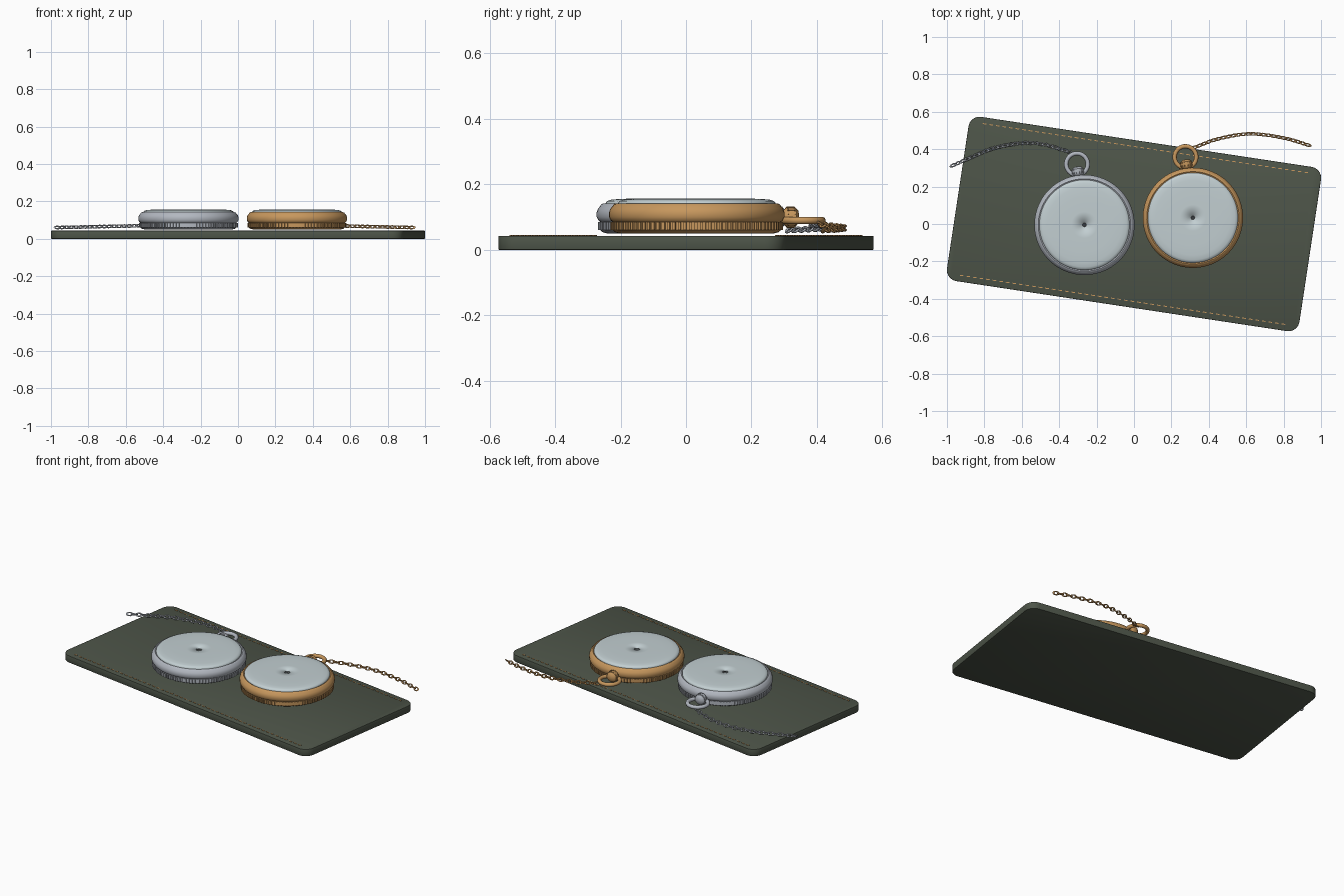
import bpy, bmesh, math
from mathutils import Matrix, Vector

cube = bpy.data.objects.get("Cube")
if cube:
    bpy.data.objects.remove(cube, do_unlink=True)


def material(name, rgb):
    m = bpy.data.materials.new(name)
    m.use_nodes = True
    m.diffuse_color = (*rgb, 1)
    m.node_tree.nodes["Principled BSDF"].inputs["Base Color"].default_value = (*rgb, 1)
    return m


GREEN = material("dark_green", (0.075, 0.09, 0.066))
GOLD = material("gold", (0.57, 0.31, 0.11))
SILVER = material("silver", (0.45, 0.48, 0.53))
GLASS = material("pale_glass", (0.54, 0.62, 0.64))
DARK = material("dark_pin", (0.04, 0.045, 0.05))


def finish(bm, name, mat, matrix=Matrix(), angle=None):
    """Turn a bmesh into a placed object; angle sets the smoothing limit."""
    bmesh.ops.recalc_face_normals(bm, faces=bm.faces)
    mesh = bpy.data.meshes.new(name)
    bm.to_mesh(mesh)
    bm.free()
    mesh.materials.append(mat)
    ob = bpy.data.objects.new(name, mesh)
    bpy.context.collection.objects.link(ob)
    ob.matrix_world = matrix
    if angle:
        bpy.ops.object.select_all(action="DESELECT")
        ob.select_set(True)
        bpy.context.view_layer.objects.active = ob
        bpy.ops.object.shade_smooth_by_angle(angle=math.radians(angle))
    return ob


def lathe(bm, profile, steps, closed=False, matrix=Matrix()):
    """Spin (radius, height) points around z; end points on the axis are merged."""
    rings = []
    for i in range(steps):
        a = math.tau * i / steps
        rings.append([bm.verts.new(matrix @ Vector((r * math.cos(a), r * math.sin(a), z)))
                      for r, z in profile])
    n = len(profile)
    for i in range(steps):
        p, q = rings[i], rings[(i + 1) % steps]
        for j in range(n if closed else n - 1):
            k = (j + 1) % n
            bm.faces.new((p[j], q[j], q[k], p[k]))
    bmesh.ops.remove_doubles(bm, verts=bm.verts, dist=1e-6)


def torus_profile(major, minor, sides):
    return [(major + minor * math.cos(math.tau * i / sides),
             minor * math.sin(math.tau * i / sides)) for i in range(sides)]


def box(bm, size, matrix):
    bmesh.ops.create_cube(bm, size=1, matrix=matrix @ Matrix.Diagonal((*size, 1)))


# Rounded display board
turn = Matrix.Rotation(math.radians(-8.6), 4, "Z")
bm = bmesh.new()
box(bm, (1.906, 0.888, 0.043), Matrix.Translation((0, 0, 0.0215)))
uprights = [e for e in bm.edges if abs(e.verts[0].co.z - e.verts[1].co.z) > 0.01]
bmesh.ops.bevel(bm, geom=uprights, offset=0.06, segments=8, profile=0.5, affect="EDGES")
rims = [e for e in bm.edges if abs(e.verts[0].co.z - e.verts[1].co.z) < 0.01]
bmesh.ops.bevel(bm, geom=rims, offset=0.003, segments=2, profile=0.5, affect="EDGES")
finish(bm, "board", GREEN, turn, 35)

# Stitching along both long edges
bm = bmesh.new()
for side in (-1, 1):
    for i in range(50):
        x = -0.87 + 1.74 * i / 49
        box(bm, (0.02, 0.005, 0.004), Matrix.Translation((x, side * 0.41, 0.0435)))
finish(bm, "stitching", GOLD, turn)

CASE = [(0, 0.05), (0.235, 0.05), (0.25, 0.054), (0.257, 0.06), (0.257, 0.085),
        (0.263, 0.09), (0.268, 0.1), (0.268, 0.115), (0.264, 0.126), (0.258, 0.133),
        (0.254, 0.139), (0.247, 0.142), (0.242, 0.138), (0, 0.138)]
CRYSTAL = [(0.009, 0.142), (0.011, 0.157), (0.07, 0.1575), (0.15, 0.157), (0.2, 0.1555),
           (0.225, 0.153), (0.236, 0.149), (0.241, 0.143), (0.241, 0.138)]
CROWN = [(0, 0), (0.02, 0), (0.029, 0.008), (0.032, 0.022), (0.03, 0.037),
         (0.02, 0.046), (0, 0.049)]


def watch(metal_name, metal, x, y):
    place = Matrix.Translation((x, y, 0)) @ Matrix.Rotation(math.radians(7), 4, "Z")
    bm = bmesh.new()
    lathe(bm, CASE, 72)
    finish(bm, metal_name + "_case", metal, place, 40)

    # Coin edge around the lower case
    bm = bmesh.new()
    for i in range(96):
        spin = Matrix.Rotation(math.tau * i / 96, 4, "Z")
        box(bm, (0.01, 0.009, 0.024), spin @ Matrix.Translation((0.259, 0, 0.073)))
    finish(bm, metal_name + "_coin_edge", metal, place)

    # Domed crystal with a small centre well
    bm = bmesh.new()
    lathe(bm, CRYSTAL, 64)
    finish(bm, metal_name + "_crystal", GLASS, place, 120)
    bm = bmesh.new()
    lathe(bm, [(0, 0.15), (0.0105, 0.15), (0.0105, 0.138)], 16)
    finish(bm, metal_name + "_centre_pin", DARK, place)

    # Neck and fluted crown point outwards along y
    outward = Matrix.Rotation(-math.pi / 2, 4, "X")
    bm = bmesh.new()
    lathe(bm, [(0, 0), (0.022, 0), (0.018, 0.03), (0, 0.03)], 20)
    finish(bm, metal_name + "_neck", metal,
           place @ Matrix.Translation((0, 0.25, 0.1)) @ outward, 40)
    bm = bmesh.new()
    lathe(bm, CROWN, 24)
    for i in range(16):
        spin = Matrix.Rotation(math.tau * i / 16, 4, "Z")
        box(bm, (0.006, 0.006, 0.024), spin @ Matrix.Translation((0.03, 0, 0.023)))
    finish(bm, metal_name + "_crown", metal,
           place @ Matrix.Translation((0, 0.266, 0.1)) @ outward, 40)

    # Bow ring
    bm = bmesh.new()
    lathe(bm, torus_profile(0.058, 0.0115, 10), 36, True)
    finish(bm, metal_name + "_bow", metal,
           place @ Matrix.Translation((0, 0.327, 0.09)), 60)


def smooth_path(points, steps=16):
    """Catmull-Rom curve through the points."""
    p = [Vector(v) for v in points]
    p = [2 * p[0] - p[1]] + p + [2 * p[-1] - p[-2]]
    out = []
    for a, b, c, d in zip(p, p[1:], p[2:], p[3:]):
        for i in range(steps):
            t = i / steps
            out.append(0.5 * (2 * b + (c - a) * t + (2 * a - 5 * b + 4 * c - d) * t * t
                              + (3 * b - a - 3 * c + d) * t ** 3))
    return out + [p[-2]]


def chain(name, metal, points, pitch=0.027):
    path = smooth_path(points)
    bm = bmesh.new()
    travelled, count = 0, 0
    for a, b in zip(path, path[1:]):
        step = (b - a).length
        while count * pitch <= travelled + step:
            centre = a.lerp(b, (count * pitch - travelled) / step)
            aim = (b - a).to_track_quat("X", "Z").to_matrix().to_4x4()
            roll = Matrix.Rotation(math.radians(45 if count % 2 else -45), 4, "X")
            link = Matrix.Translation(centre) @ aim @ roll @ Matrix.Diagonal((1.7, 1, 1, 1))
            lathe(bm, torus_profile(0.0095, 0.0035, 6), 14, True, link)
            count += 1
        travelled += step
    finish(bm, name, metal, Matrix(), 60)


watch("silver", SILVER, -0.265, -0.005)
watch("gold", GOLD, 0.315, 0.033)

# Chains trailing off the board
chain("silver_chain", SILVER, [(-0.345, 0.385, 0.078), (-0.48, 0.425, 0.072), (-0.6, 0.432, 0.068),
                               (-0.75, 0.405, 0.065), (-0.88, 0.352, 0.062), (-0.98, 0.308, 0.06)])
chain("gold_chain", GOLD, [(0.325, 0.41, 0.078), (0.45, 0.455, 0.072), (0.62, 0.482, 0.067),
                           (0.8, 0.46, 0.063), (0.945, 0.418, 0.06)])
